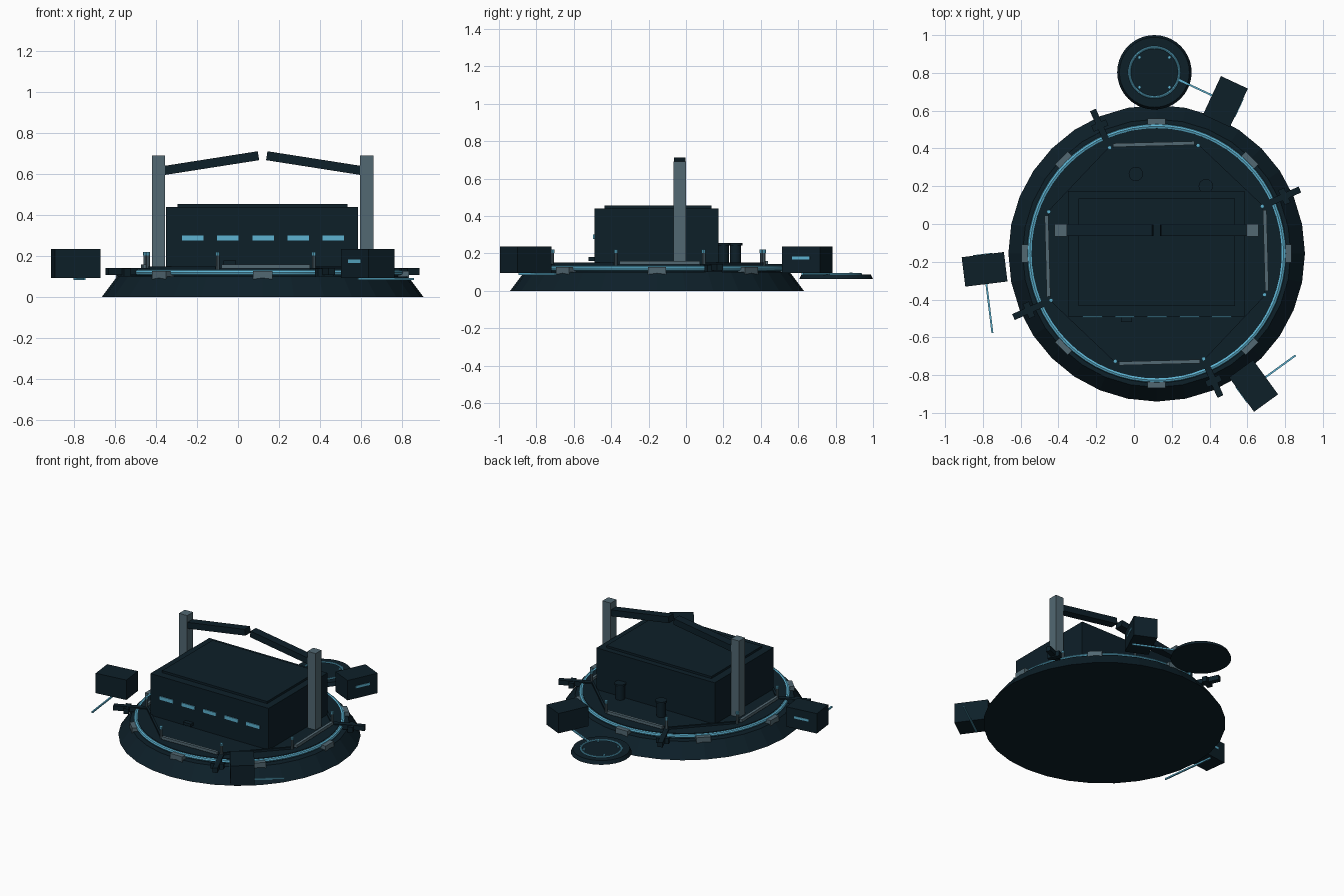
import bpy
import math
from mathutils import Vector, Matrix

cube = bpy.data.objects.get("Cube")
if cube:
    bpy.data.objects.remove(cube, do_unlink=True)


def material(name, rgb):
    m = bpy.data.materials.new(name)
    m.use_nodes = True
    m.diffuse_color = (*rgb, 1)
    bsdf = m.node_tree.nodes["Principled BSDF"]
    bsdf.inputs["Base Color"].default_value = (*rgb, 1)
    bsdf.inputs["Roughness"].default_value = 0.8
    return m


HULL = material("dark_hull", (0.004, 0.014, 0.022))
STEEL = material("grey_steel", (0.085, 0.14, 0.17))
GLOW = material("light_blue", (0.11, 0.45, 0.64))

CX, CY = 0.12, -0.155          # centre of the round platform


def finish(name, mat, smooth=False):
    ob = bpy.context.object
    ob.name = name
    ob.data.materials.append(mat)
    if smooth:
        bpy.ops.object.shade_smooth_by_angle(angle=math.radians(35))
    return ob


def box(name, mat, centre, size, turn=0.0, tilt=0.0):
    bpy.ops.mesh.primitive_cube_add(size=1, location=centre, rotation=(0, tilt, turn))
    ob = finish(name, mat)
    ob.data.transform(Matrix.Diagonal((*size, 1)))
    return ob


def span(name, mat, lo, hi):
    lo, hi = Vector(lo), Vector(hi)
    return box(name, mat, (lo + hi) / 2, hi - lo)


def cone(name, mat, x, y, z0, z1, r0, r1, sides=32, turn=0.0, smooth=False):
    bpy.ops.mesh.primitive_cone_add(vertices=sides, radius1=r0, radius2=r1, depth=z1 - z0,
                                    location=(x, y, (z0 + z1) / 2), rotation=(0, 0, turn))
    return finish(name, mat, smooth)


def ring(name, mat, x, y, z, major, minor, segments=64):
    bpy.ops.mesh.primitive_torus_add(location=(x, y, z), major_radius=major, minor_radius=minor,
                                     major_segments=segments, minor_segments=8)
    return finish(name, mat, True)


def polar(r, a, z):
    return Vector((CX + r * math.cos(a), CY + r * math.sin(a), z))


# Round platform: sloping skirt, deck, lit rim and octagonal floor
cone("base_skirt", HULL, CX, CY, 0, 0.1, 0.785, 0.71)
cone("deck", HULL, CX, CY, 0.09, 0.135, 0.662, 0.662, 64)
ring("rim_light", GLOW, CX, CY, 0.121, 0.672, 0.014)
TWIST = math.radians(24)
bpy.ops.mesh.primitive_cylinder_add(vertices=8, radius=0.615, depth=0.02,
                                    location=(CX, CY, 0.133))
floor = finish("octagon_floor", HULL)
# vertices of the floor start on +y, so this turn lines them up with the posts
floor.rotation_euler.z = TWIST

# Clamps around the rim
for i in range(8):
    a = i * math.pi / 4
    box(f"rim_clamp_{i}", STEEL, polar(0.687, a, 0.106), (0.055, 0.095, 0.042), a)

# Corner posts, railings on alternate sides, radial beams on the others
for i in range(8):
    a = TWIST + i * math.pi / 4
    foot = polar(0.612, a, 0)
    cone(f"post_{i}", STEEL, foot.x, foot.y, 0.135, 0.205, 0.009, 0.009, 8)
    cone(f"post_lamp_{i}", GLOW, foot.x, foot.y, 0.203, 0.22, 0.011, 0.011, 8)
    if i % 2:
        mid = a + math.pi / 8
        box(f"railing_{i}", STEEL, polar(0.578, mid, 0.15), (0.02, 0.43, 0.02), mid)
    else:
        mid = a + math.pi / 8
        box(f"kerb_{i}", HULL, polar(0.563, mid, 0.144), (0.015, 0.45, 0.012), mid)
        box(f"radial_beam_{i}", HULL, polar(0.595, a, 0.125), (0.47, 0.034, 0.034), a)
        box(f"beam_cross_{i}", HULL, polar(0.74, a, 0.12), (0.035, 0.085, 0.038), a)

# Main hall with raised roof and a row of windows
span("hall", HULL, (-0.35, -0.49, 0.12), (0.585, 0.175, 0.44))
span("hall_roof", HULL, (-0.295, -0.435, 0.44), (0.535, 0.135, 0.455))
for i in range(5):
    box(f"window_{i}", GLOW, (-0.22 + 0.171 * i, -0.492, 0.288), (0.105, 0.008, 0.024))
box("front_valve", HULL, (-0.04, -0.505, 0.17), (0.06, 0.03, 0.02))

# Gantry: two pillars, each with a sloping arm that stops short of the middle
for side, word in ((-1, "right"), (1, "left")):
    box(f"{word}_pillar", STEEL, (CX + side * 0.508, -0.033, 0.41), (0.064, 0.066, 0.56))
    box(f"{word}_gantry_arm", HULL, (CX + side * 0.25, -0.033, 0.654),
        (0.465, 0.06, 0.044), tilt=side * math.radians(8.9))

# Vent stacks behind the hall
for i, (x, y) in enumerate(((0.01, 0.265), (0.38, 0.2))):
    cone(f"vent_{i}", HULL, x, y, 0.135, 0.245, 0.03, 0.03, 16, smooth=True)
    cone(f"vent_cap_{i}", HULL, x, y, 0.243, 0.256, 0.038, 0.038, 16, smooth=True)

# Outlying modules with a light strip on one side and a thin walkway on the other
for i, (x, y, deg) in enumerate(((-0.791, -0.24, 187), (0.484, 0.648, 65), (0.633, -0.857, -54))):
    a = math.radians(deg)
    along = Vector((-math.sin(a), math.cos(a), 0))
    c = Vector((x, y, 0.165))
    reach = (0.34, 0.275, 0.275)[i]
    box(f"module_{i}", HULL, c, (0.225, 0.157, 0.142), a)
    box(f"module_light_{i}", GLOW, c - along * 0.079 + Vector((0, 0, 0.01)),
        (0.105, 0.006, 0.016), a)
    box(f"module_walkway_{i}", GLOW, c + along * (reach - 0.06) / 2 - Vector((0, 0, 0.076)),
        (0.01, reach + 0.06, 0.01), a)

# Landing pad at the back
PX, PY = 0.108, 0.803
cone("landing_pad", HULL, PX, PY, 0.063, 0.088, 0.197, 0.185, 40)
ring("pad_ring", GLOW, PX, PY, 0.088, 0.132, 0.007, 48)
for i in range(4):
    a = math.pi / 4 + i * math.pi / 2
    cone(f"pad_lamp_{i}", GLOW, PX + 0.112 * math.cos(a), PY + 0.112 * math.sin(a),
         0.086, 0.098, 0.009, 0.009, 8)
